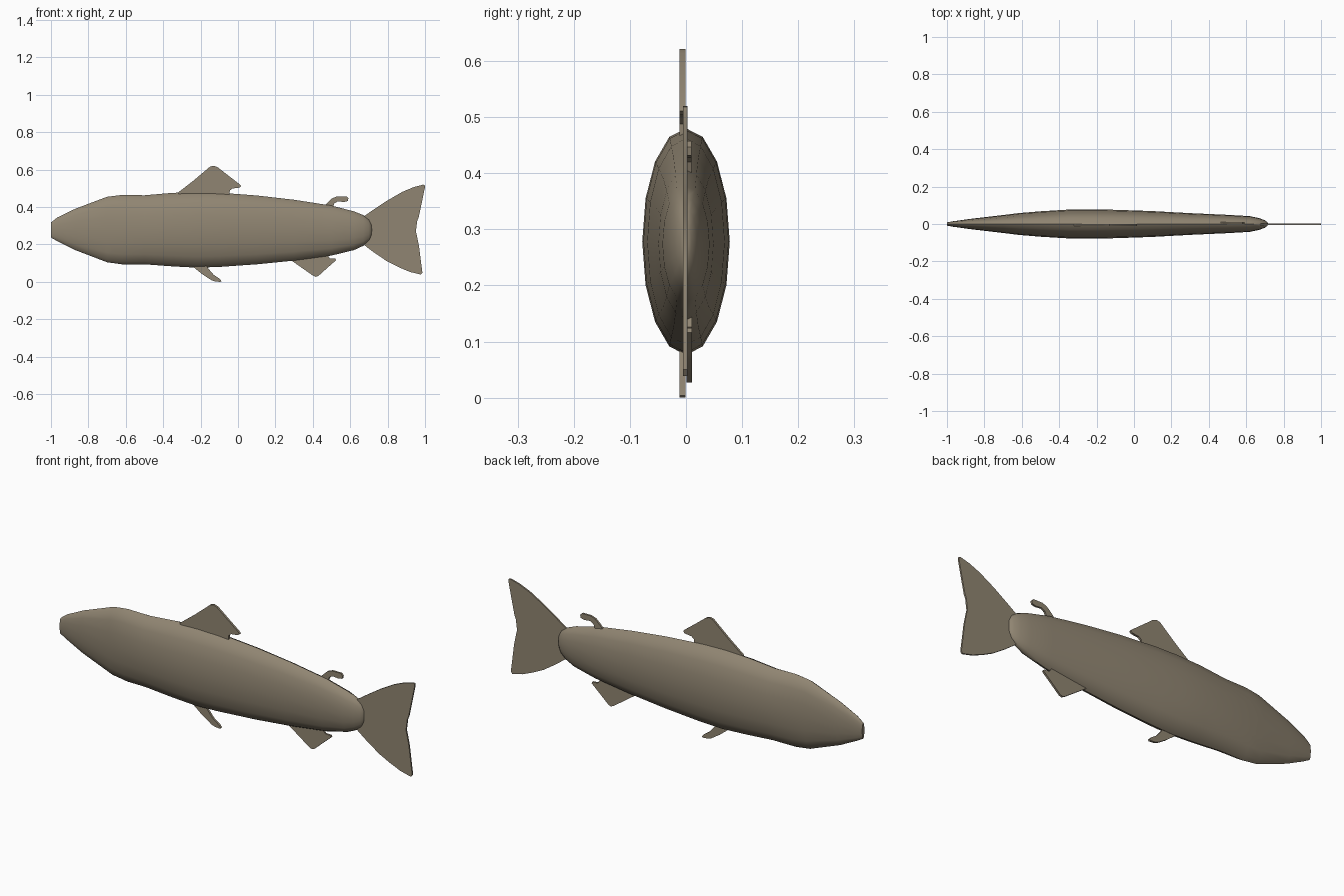
import bpy, bmesh, math

mat = bpy.data.materials.new("olive_brown")
mat.diffuse_color = (0.28, 0.235, 0.168, 1)


def finish(name, bm, angle):
    bmesh.ops.recalc_face_normals(bm, faces=bm.faces)
    me = bpy.data.meshes.new(name)
    bm.to_mesh(me)
    bm.free()
    me.materials.append(mat)
    ob = bpy.data.objects.new(name, me)
    bpy.context.collection.objects.link(ob)
    bpy.ops.object.select_all(action='DESELECT')
    ob.select_set(True)
    bpy.context.view_layer.objects.active = ob
    bpy.ops.object.shade_smooth_by_angle(angle=math.radians(angle))
    return ob


# Body: 16-sided elliptical sections (x, top z, bottom z, half width)
SECTIONS = [
    (-1.00, .318, .237, .009), (-.965, .345, .217, .015), (-.87, .391, .170, .028),
    (-.70, .455, .105, .048), (-.62, .465, .094, .058), (-.50, .463, .094, .068),
    (-.35, .476, .083, .077), (-.22, .480, .076, .078), (-.10, .477, .080, .076),
    (.10, .462, .094, .069), (.30, .439, .114, .058), (.50, .408, .141, .049),
    (.62, .377, .170, .042), (.67, .357, .193, .031), (.70, .335, .218, .020),
    (.713, .310, .245, .010), (.716, .290, .265, .004),
]
N = 16
bm = bmesh.new()
rings = []
for x, top, bot, w in SECTIONS:
    c, h = (top + bot) / 2, (top - bot) / 2
    rings.append([bm.verts.new((x, w * math.cos(2 * math.pi * i / N),
                                c + h * math.sin(2 * math.pi * i / N))) for i in range(N)])
for a, b in zip(rings, rings[1:]):
    for i in range(N):
        j = (i + 1) % N
        bm.faces.new((a[i], a[j], b[j], b[i]))
bm.faces.new(rings[0])
bm.faces.new(rings[-1])
finish("body", bm, 50)


# Fins: flat outlines in x-z, given a thickness from y0 to y1
def fin(name, pts, y0, y1):
    bm = bmesh.new()
    f = bm.faces.new([bm.verts.new((x, y0, z)) for x, z in pts])
    ext = bmesh.ops.extrude_face_region(bm, geom=[f], use_keep_orig=True)
    for v in ext["geom"]:
        if isinstance(v, bmesh.types.BMVert):
            v.co.y = y1
    finish(name, bm, 30)


fin("dorsal_fin", [(-.32, .478), (-.24, .54), (-.165, .603), (-.15, .616), (-.13, .621),
                   (-.11, .614), (-.05, .567), (.01, .521), (.017, .511), (.008, .504),
                   (-.03, .499), (-.044, .488), (-.045, .45), (-.31, .45)], -.012, -.001)
fin("adipose_fin", [(.46, .405), (.485, .43), (.505, .448), (.53, .457), (.58, .457),
                    (.59, .447), (.587, .432), (.565, .427), (.535, .431), (.515, .420),
                    (.505, .395), (.47, .385)], .0, .010)
fin("tail_fin", [(.66, .342), (.73, .39), (.80, .436), (.88, .482), (.94, .507), (.99, .52),
                 (.998, .518), (1.0, .508), (.984, .43), (.966, .345), (.958, .325),
                 (.951, .27), (.958, .24), (.968, .19), (.978, .11), (.986, .05),
                 (.978, .039), (.92, .053), (.86, .078), (.80, .108), (.73, .155),
                 (.66, .208)], -.005, .003)
fin("anal_fin", [(.28, .118), (.34, .076), (.40, .034), (.415, .027), (.43, .032), (.48, .077),
                 (.525, .116), (.52, .124), (.49, .126), (.478, .145), (.47, .165),
                 (.29, .14)], .001, .011)
fin("pelvic_fin", [(-.24, .08), (-.19, .04), (-.14, .008), (-.12, .002), (-.095, .0),
                   (-.088, .004), (-.10, .018), (-.13, .038), (-.145, .055), (-.165, .08),
                   (-.18, .10), (-.23, .10)], -.012, -.001)
